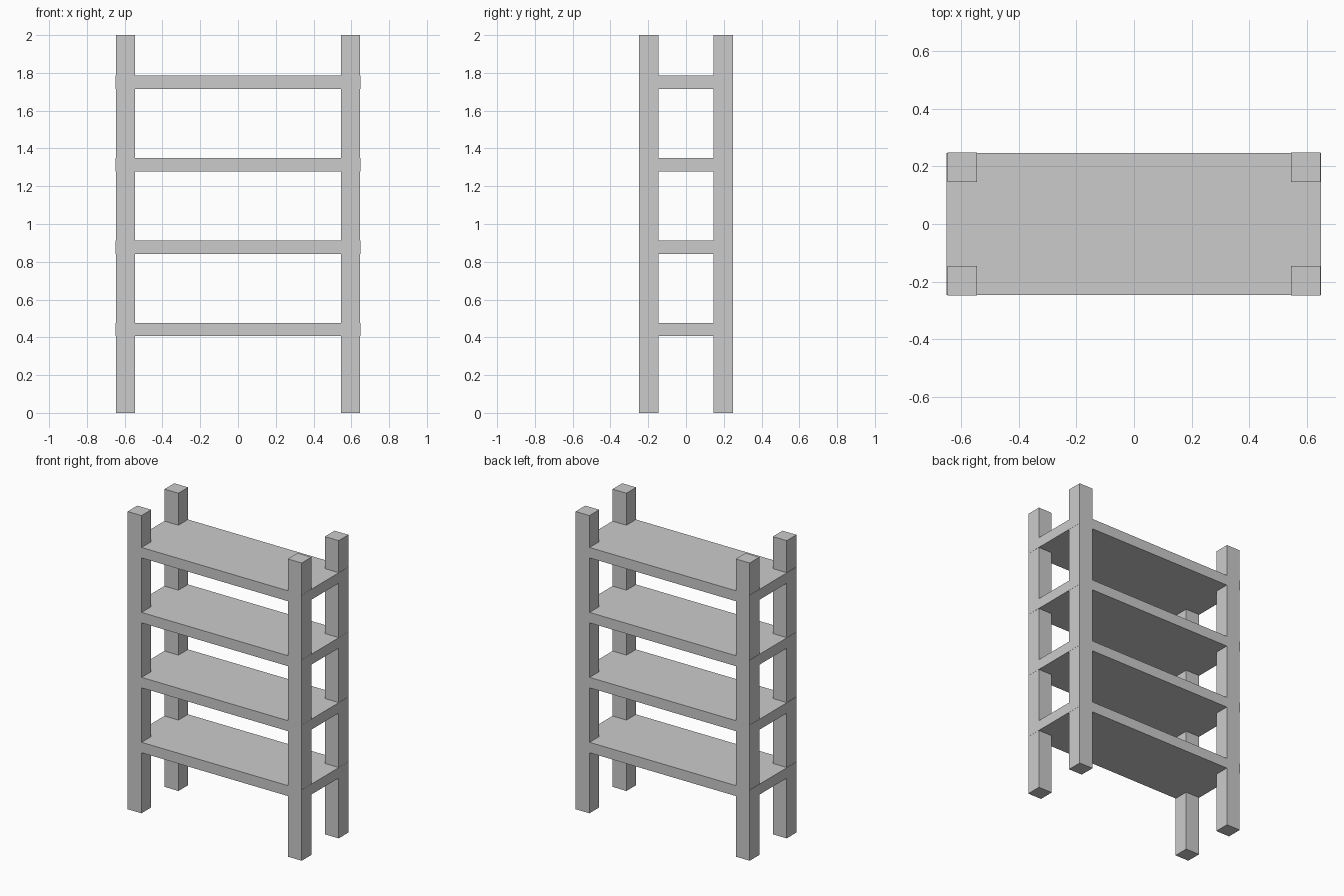
import bpy
import bmesh
from mathutils import Vector

if "Cube" in bpy.data.objects:
    bpy.data.objects.remove(bpy.data.objects["Cube"])


def box(name, lo, hi):
    """Axis-aligned box between two corners."""
    lo, hi = Vector(lo), Vector(hi)
    bm = bmesh.new()
    bmesh.ops.create_cube(bm, size=1)
    bmesh.ops.scale(bm, vec=hi - lo, verts=bm.verts)
    mesh = bpy.data.meshes.new(name)
    bm.to_mesh(mesh)
    bm.free()
    obj = bpy.data.objects.new(name, mesh)
    obj.location = (lo + hi) / 2
    bpy.context.collection.objects.link(obj)
    return obj


POST = 0.103
HALF_X, HALF_Y = 0.647, 0.248

# Four square corner posts
for side, sx in (("left", -1), ("right", 1)):
    for end, sy in (("front", -1), ("back", 1)):
        cx, cy = sx * (HALF_X - POST / 2), sy * (HALF_Y - POST / 2)
        box(f"{end}_{side}_post",
            (cx - POST / 2, cy - POST / 2, 0),
            (cx + POST / 2, cy + POST / 2, 2))

# Four shelf boards running through the posts, just proud of the post sides
for i in range(4):
    z = 0.441 + i * 0.4363
    box(f"shelf_{i + 1}", (-0.649, -0.246, z - 0.035), (0.648, 0.246, z + 0.035))
